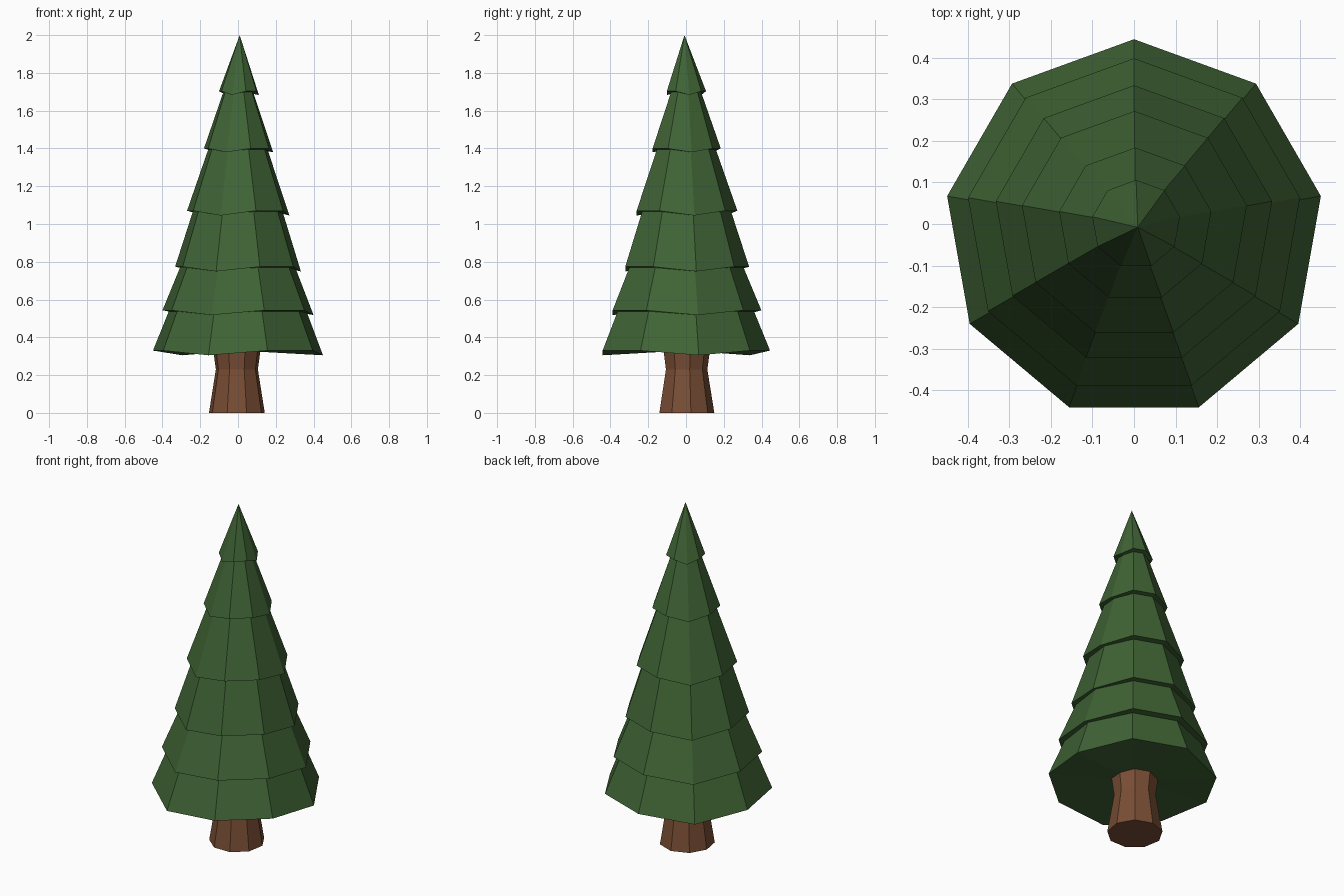
import bpy, bmesh
from math import cos, sin, radians

if "Cube" in bpy.data.objects:
    bpy.data.objects.remove(bpy.data.objects["Cube"])

N = 9


def ring(bm, r, z, cx=0.0, cy=0.0, drop=0.0):
    """Nine-sided ring; every third corner hangs lower by drop."""
    verts = []
    for i in range(N):
        a = radians(10 + 40 * i)
        dz = drop if i % 3 == 0 else 0.0
        verts.append(bm.verts.new((cx + r * cos(a), cy + r * sin(a), z - dz)))
    return verts


def bridge(bm, a, b):
    for i in range(N):
        j = (i + 1) % N
        bm.faces.new((a[i], a[j], b[j], b[i]))


def fan(bm, loop, tip):
    v = bm.verts.new(tip)
    for i in range(N):
        bm.faces.new((loop[i], loop[(i + 1) % N], v))


def finish(bm, name, color):
    bmesh.ops.recalc_face_normals(bm, faces=bm.faces)
    mesh = bpy.data.meshes.new(name)
    bm.to_mesh(mesh)
    bm.free()
    mat = bpy.data.materials.new(name + "_colour")
    mat.diffuse_color = color
    mat.use_nodes = True
    mat.node_tree.nodes["Principled BSDF"].inputs["Base Color"].default_value = mat.diffuse_color
    mesh.materials.append(mat)
    bpy.context.collection.objects.link(bpy.data.objects.new(name, mesh))


# Foliage: rim radius, rim height, tier top radius, centre x, centre y
tiers = [
    (0.457, 0.330, 0.372, 0.000, -0.012),
    (0.406, 0.543, 0.312, 0.000, -0.007),
    (0.338, 0.774, 0.243, 0.000, -0.004),
    (0.275, 1.070, 0.161, 0.001, -0.003),
    (0.186, 1.400, 0.082, 0.003, -0.002),
    (0.107, 1.703, 0.000, 0.005, -0.001),
]
bm = bmesh.new()
prev = None
for k, (r, z, top_r, cx, cy) in enumerate(tiers):
    rim = ring(bm, r, z, cx, cy, 0.025 if k < 4 else 0.02)
    if prev:
        bridge(bm, prev, rim)          # underside of the overhang
    else:
        fan(bm, rim, (0, -0.005, 0.33))  # bottom of the foliage
    if top_r:
        prev = ring(bm, top_r, tiers[k + 1][1] - 0.005, cx, cy, 0.01)
        bridge(bm, rim, prev)
    else:
        fan(bm, rim, (0.009, -0.008, 2.0))
finish(bm, "foliage", (0.050, 0.125, 0.035, 1))

# Trunk: flared foot, narrow waist, flared top
bm = bmesh.new()
loops = [ring(bm, r, z, -0.006, 0.0)
         for r, z in ((0.150, 0.0), (0.113, 0.23), (0.128, 0.34))]
for a, b in zip(loops, loops[1:]):
    bridge(bm, a, b)
bm.faces.new(loops[0])
bm.faces.new(loops[-1])
finish(bm, "trunk", (0.19, 0.075, 0.035, 1))
